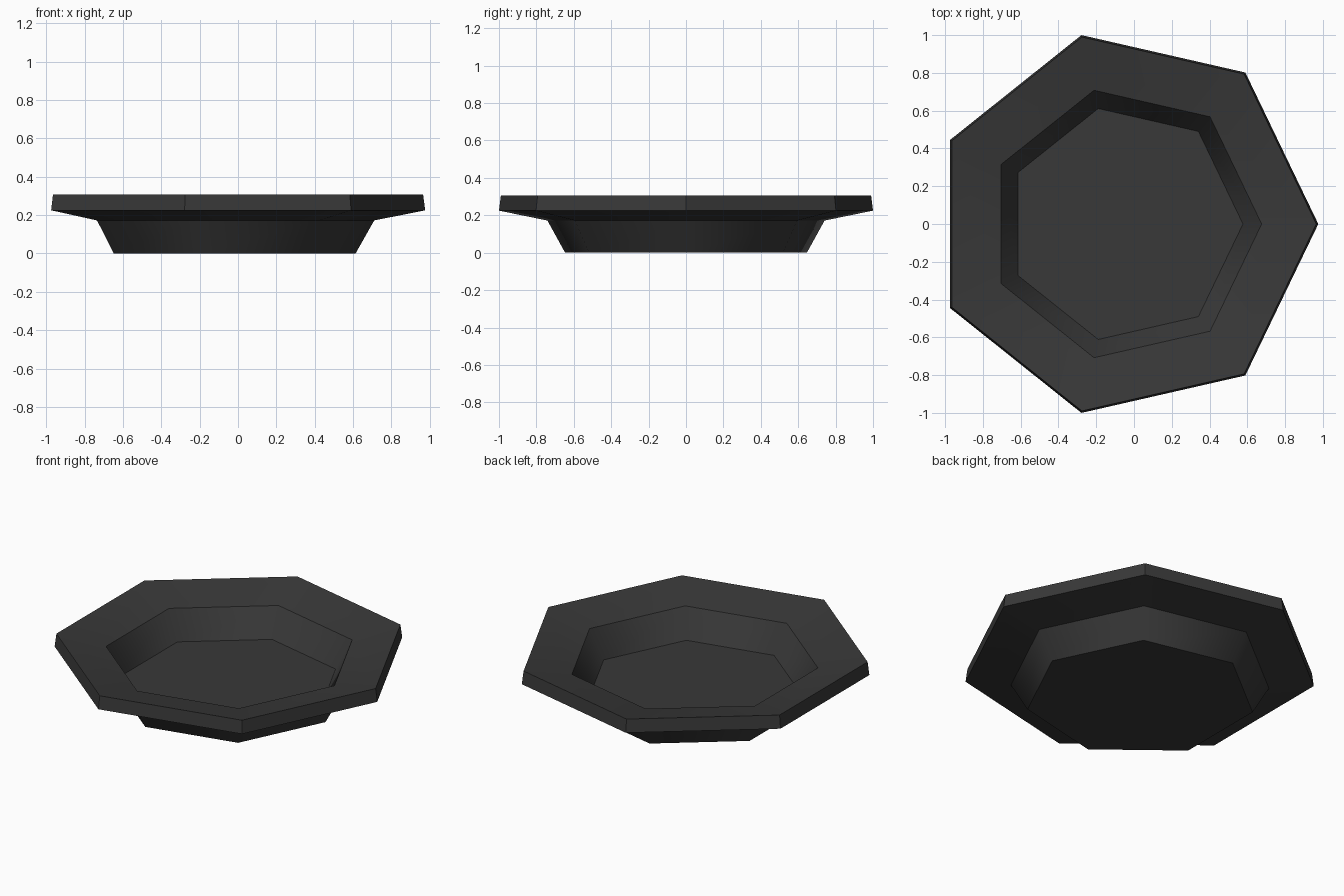
import bpy
import bmesh
from math import cos, sin, tau, radians

SIDES = 7
CENTRE_X = -0.05

cube = bpy.data.objects.get("Cube")
if cube:
    bpy.data.objects.remove(cube, do_unlink=True)

# Dark ceramic colour
dark = bpy.data.materials.new("dark_grey")
dark.use_nodes = True
colour = (0.04, 0.04, 0.04, 1)
dark.diffuse_color = colour
dark.node_tree.nodes["Principled BSDF"].inputs["Base Color"].default_value = colour

# Plate cross-section (radius, height), from the foot round the rim to the well
profile = [
    (0.663, 0.0),     # foot
    (0.76, 0.172),    # top of outer wall
    (1.0257, 0.225),  # rim underside edge
    (1.015, 0.307),   # rim top edge
    (0.726, 0.248),   # top of well
    (0.627, 0.076),   # well floor
]

# Seven-sided plate: one ring per profile point, joined by quads
bm = bmesh.new()
rings = []
for radius, z in profile:
    rings.append([bm.verts.new((CENTRE_X + radius * cos(tau * i / SIDES),
                                radius * sin(tau * i / SIDES), z))
                  for i in range(SIDES)])
for low, high in zip(rings, rings[1:]):
    for i in range(SIDES):
        j = (i + 1) % SIDES
        bm.faces.new((low[i], low[j], high[j], high[i]))

# Flat base and well floor
bm.faces.new(rings[0][::-1])
bm.faces.new(rings[-1])
bmesh.ops.recalc_face_normals(bm, faces=bm.faces[:])

mesh = bpy.data.meshes.new("plate")
bm.to_mesh(mesh)
bm.free()
mesh.materials.append(dark)
plate = bpy.data.objects.new("plate", mesh)
bpy.context.collection.objects.link(plate)

# Soft sloping walls, crisp rim corners
bpy.ops.object.select_all(action='DESELECT')
plate.select_set(True)
bpy.context.view_layer.objects.active = plate
bpy.ops.object.shade_smooth_by_angle(angle=radians(47))
